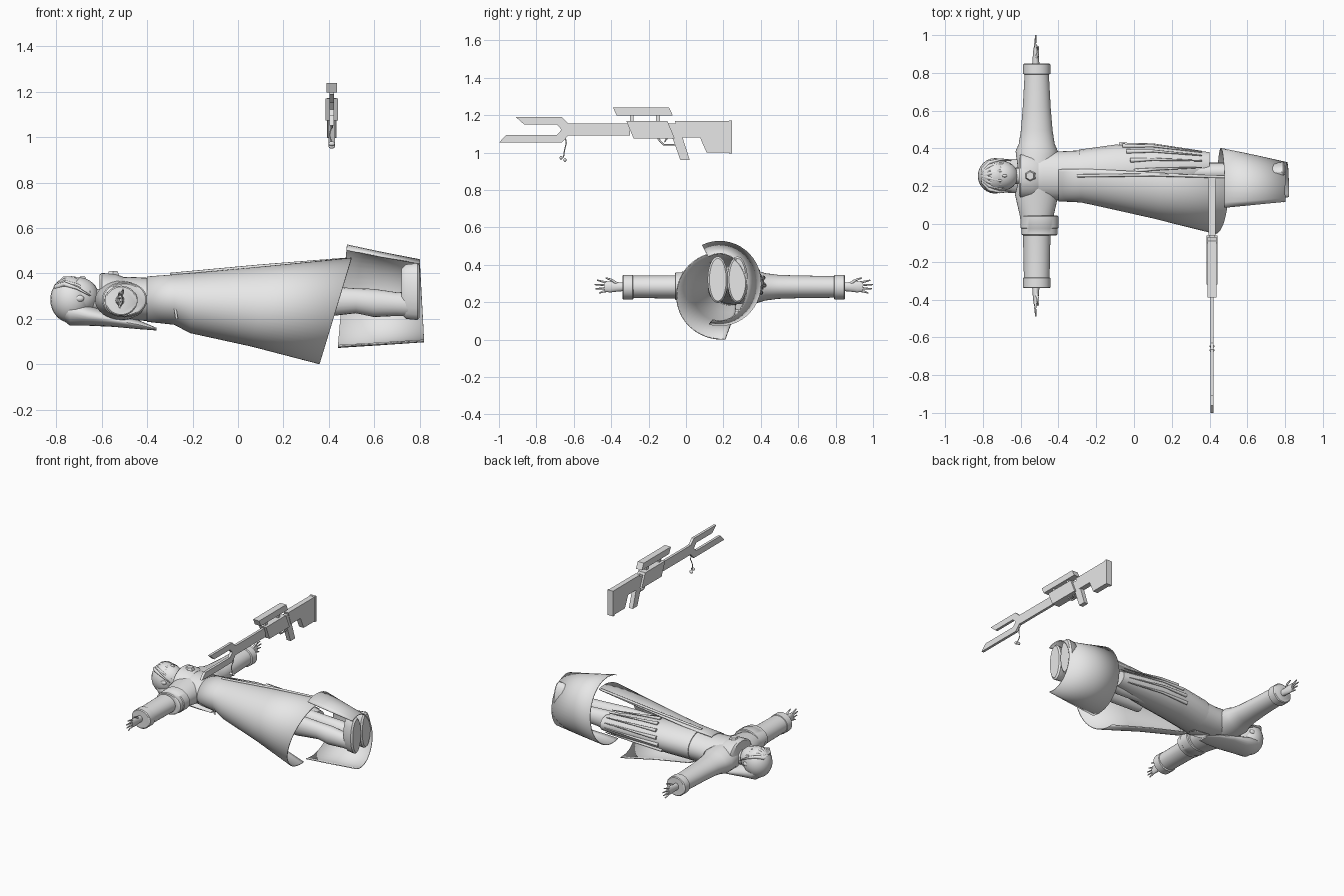
import bpy, bmesh, math
from mathutils import Vector

cube = bpy.data.objects.get("Cube")
if cube:
    bpy.data.objects.remove(cube, do_unlink=True)

grey = bpy.data.materials.new("plain_grey")
grey.use_nodes = True
grey.diffuse_color = (0.8, 0.8, 0.8, 1)
grey.node_tree.nodes["Principled BSDF"].inputs["Base Color"].default_value = (0.8, 0.8, 0.8, 1)

CY = 0.255    # body centre line
ARM_X = -0.515


def finish(name, bm, smooth=True, solid=0):
    bmesh.ops.recalc_face_normals(bm, faces=bm.faces)
    me = bpy.data.meshes.new(name)
    bm.to_mesh(me)
    bm.free()
    me.materials.append(grey)
    ob = bpy.data.objects.new(name, me)
    bpy.context.collection.objects.link(ob)
    if solid:
        mod = ob.modifiers.new("thickness", "SOLIDIFY")
        mod.thickness = solid
        mod.offset = 0
    if smooth:
        bpy.ops.object.select_all(action="DESELECT")
        ob.select_set(True)
        bpy.context.view_layer.objects.active = ob
        bpy.ops.object.shade_smooth_by_angle(angle=math.radians(40))
    return ob


def loft(name, axis, sections, arc=None, n=32, solid=0):
    """Sections are (position, centre a, centre z, radius a, radius z[, slant])."""
    bm = bmesh.new()
    start, end = arc or (0, 360)
    count = n + 1 if arc else n
    rings = []
    for pos, ca, cz, ra, rz, *slant in sections:
        ring = []
        for i in range(count):
            t = math.radians(start + (end - start) * i / n)
            p = pos + (slant[0] if slant else 0) * math.sin(t)
            a, z = ca + ra * math.cos(t), cz + rz * math.sin(t)
            ring.append(bm.verts.new((p, a, z) if axis == "x" else (a, p, z)))
        rings.append(ring)
    for r, q in zip(rings, rings[1:]):
        for i in range(count if not arc else n):
            j = (i + 1) % count
            bm.faces.new((r[i], r[j], q[j], q[i]))
    if not arc:
        bm.faces.new(rings[0])
        bm.faces.new(rings[-1])
    return finish(name, bm, True, solid)


def ball(name, centre, size):
    bm = bmesh.new()
    bmesh.ops.create_uvsphere(bm, u_segments=24, v_segments=16, radius=1)
    for v in bm.verts:
        v.co = Vector(centre) + Vector(a * b for a, b in zip(v.co, size))
    return finish(name, bm)


def plate(name, outline, x, width):
    """Extrude a side outline of (y, z) points across x."""
    bm = bmesh.new()
    face = bm.faces.new([bm.verts.new((x - width / 2, y, z)) for y, z in outline])
    new = bmesh.ops.extrude_face_region(bm, geom=[face])["geom"]
    bmesh.ops.translate(bm, vec=(width, 0, 0),
                        verts=[v for v in new if isinstance(v, bmesh.types.BMVert)])
    return finish(name, bm, smooth=False)


def tube(name, points, r0, r1):
    cu = bpy.data.curves.new(name, "CURVE")
    cu.dimensions = "3D"
    cu.bevel_depth = r0
    cu.bevel_resolution = 2
    cu.use_fill_caps = True
    sp = cu.splines.new("POLY")
    sp.points.add(len(points) - 1)
    for i, p in enumerate(points):
        sp.points[i].co = (*p, 1)
        sp.points[i].radius = 1 + (r1 / r0 - 1) * i / (len(points) - 1)
    cu.materials.append(grey)
    ob = bpy.data.objects.new(name, cu)
    bpy.context.collection.objects.link(ob)
    return ob


# Torso and the ragged inner coat
loft("torso", "x", [(-.61, CY, .29, .09, .07), (-.58, CY, .29, .12, .09), (-.48, CY, .29, .13, .095),
                    (-.38, CY, .285, .13, .095), (-.28, CY, .288, .135, .1)])
loft("inner_coat", "x", [(-.29, .257, .29, .137, .103), (-.1, .28, .3, .14, .1), (.1, .29, .3, .125, .09),
                         (.28, .3, .29, .095, .07), (.4, .31, .28, .07, .05)], n=20)
for i in range(6):
    t = math.radians(-30 + 24 * i)
    tube("coat_fold", [(-.1 + .02 * i, .28 + .14 * math.cos(t), .3 + .1 * math.sin(t)),
                       (.1, .29 + .13 * math.cos(t), .3 + .095 * math.sin(t)),
                       (.36, .3 + .085 * math.cos(t), .285 + .085 * math.sin(t))], .012, .003)

# Outer robe, open along the left of the body, with a slanted hem
loft("robe", "x", [(-.4, CY, .287, .132, .097), (-.28, CY, .285, .138, .108),
                   (-.2, .25, .27, .15, .13, .01), (.1, .223, .256, .19, .175, .04),
                   (.43, .19, .235, .24, .232, .07)], arc=(75, 275), n=36, solid=.006)
tube("robe_seam", [(-.27, .13, .2), (-.28, .125, .27), (-.28, .14, .34), (-.25, .16, .365),
                   (0, .145, .385), (.2, .13, .41)], .006, .003)
tube("robe_front_edge", [(-.3, CY, .395), (.1, .26, .432), (.48, .25, .462)], .008, .008)

# Lower skirt wrap, open toward the right of the body
loft("skirt_wrap", "x", [(.46, .18, .3, .22, .225, .02), (.63, .18, .29, .185, .203, 0),
                         (.81, .18, .28, .145, .18, -.01)], arc=(-105, 115), n=28, solid=.006)

# Legs and upturned feet
for y in (.17, .275):
    loft("leg", "x", [(.1, y, .28, .05, .065), (.35, y, .275, .05, .07), (.52, y, .28, .05, .055),
                      (.6, y, .27, .052, .062), (.7, y, .265, .045, .052), (.76, y, .265, .042, .055)], n=20)
    loft("shoe_sole", "x", [(.72, y, .32, .035, .1), (.74, y, .32, .05, .12),
                            (.79, y, .32, .055, .125), (.8, y, .32, .045, .115)], n=20)

# Arms, cuffs and spread hands
for side, s in (("left", 1), ("right", -1)):
    def along(d):
        return CY + s * d
    if s > 0:
        secs = [(.04, .1, .09), (.13, .112, .085), (.17, .095, .073), (.24, .084, .064),
                (.36, .074, .06), (.54, .064, .058)]
    else:
        secs = [(.04, .1, .09), (.1, .115, .085), (.2, .092, .07), (.3, .073, .062), (.54, .068, .06)]
    loft(side + "_sleeve", "y", [(along(d), ARM_X, .282, a, b) for d, a, b in secs])
    loft(side + "_cuff", "y", [(along(d), ARM_X, .28, r, r * .92) for d, r in
                               ((.535, .064), (.54, .072), (.59, .072), (.595, .066))])
    hx = -.52
    loft(side + "_palm", "y", [(along(d), hx, .282, a, b) for d, a, b in
                               ((.58, .02, .022), (.62, .017, .025), (.66, .014, .03), (.69, .009, .026))], n=16)
    for i, reach in enumerate((.72, .738, .745, .73)):
        z = .262 + i * .014
        tube(side + "_finger", [(hx, along(.67), z), (hx - .003, along(.7), z + (i - 1.5) * .004),
                                (hx, along(reach), z + (i - 1.5) * .009)], .007, .0035)
    tube(side + "_thumb", [(hx, along(.62), .295), (hx + .012, along(.65), .318),
                           (hx + .014, along(.685), .33)], .009, .004)

loft("arm_band", "y", [(y, -.5, .285, r, r * .78) for y, r in
                       ((.045, .094), (.04, .1), (-.02, .1), (-.025, .095), (-.055, .095), (-.06, .088))])

# Head, hair and neck
ball("face", (-.705, CY, .3), (.092, .08, .083))
loft("neck", "x", [(-.68, CY, .28, .04, .045), (-.58, CY, .285, .045, .05)], n=20)
ball("hair_cap", (-.735, CY, .285), (.092, .094, .103))
ball("nose", (-.685, CY, .378), (.014, .008, .012))
for s in (-1, 1):
    ball("ear", (-.7, CY + s * .08, .29), (.022, .012, .015))
    for k in range(4):
        y = CY + s * (.012 + .02 * k)
        tube("hair_lock", [(-.8, CY + s * .01 * k, .34), (-.765, y, .378 - .008 * k),
                           (-.71, y + s * .014, .378 - .014 * k),
                           (-.65, y + s * .008, .35 - .016 * k)], .014, .003)
loft("back_hair", "x", [(-.79, CY, .25, .05, .04), (-.74, CY, .23, .085, .06), (-.66, CY, .215, .09, .045),
                        (-.55, CY, .195, .09, .03), (-.44, CY, .175, .07, .02),
                        (-.36, CY, .155, .04, .006)], n=24)

# Rounded collar with a six-sided brooch
loft("collar", "x", [(-.61, CY, .315, .1, .08), (-.6, CY, .315, .118, .087), (-.54, CY, .312, .122, .086),
                     (-.505, CY, .305, .11, .08)])
bm = bmesh.new()
bmesh.ops.create_cone(bm, cap_ends=True, segments=6, radius1=.032, radius2=.022, depth=.02)
bmesh.ops.translate(bm, verts=bm.verts, vec=(-.55, CY, .4))
finish("brooch", bm, smooth=False)

# Floating rifle
GX = .413
plate("forked_barrel", [(-.3, 1.155), (-.63, 1.155), (-.665, 1.19), (-.91, 1.19), (-.865, 1.15),
                        (-.69, 1.15), (-.665, 1.122), (-.69, 1.095), (-.96, 1.095), (-1, 1.053),
                        (-.665, 1.053), (-.63, 1.09), (-.3, 1.09)], GX, .018)
plate("receiver", [(-.32, 1.17), (-.1, 1.17), (-.06, 1.075), (-.28, 1.075)], GX, .056)
plate("receiver_core", [(-.12, 1.155), (-.02, 1.155), (-.02, 1.085), (-.12, 1.085)], GX, .03)
plate("stock", [(-.06, 1.17), (.23, 1.17), (.23, 1), (.11, 1), (.075, 1.08), (-.03, 1.08)], GX, .036)
plate("butt_pad", [(.23, 1.172), (.247, 1.172), (.247, .996), (.23, .996)], GX, .044)
plate("grip", [(-.075, 1.085), (-.02, 1.085), (.02, .96), (-.03, .96)], GX, .03)
plate("scope", [(-.39, 1.24), (-.09, 1.24), (-.07, 1.197), (-.37, 1.197)], GX, .046)
for y in (-.29, -.15):
    plate("scope_mount", [(y - .01, 1.2), (y + .01, 1.2), (y + .01, 1.165), (y - .01, 1.165)], GX, .02)
tube("trigger_guard", [(GX, -.15, 1.075), (GX, -.12, 1.042), (GX, -.06, 1.042)], .005, .005)
tube("trigger", [(GX, -.1, 1.08), (GX, -.115, 1.055)], .005, .003)

# Hanging charm on the barrel
tube("charm_cord", [(GX, -.645, 1.08), (GX, -.64, 1.05), (GX - .01, -.65, 1.01), (GX, -.655, .975)], .003, .003)
for dy, dz in ((-.013, 0), (.008, -.012)):
    ball("charm", (GX, -.655 + dy, .972 + dz), (.014, .008, .01))
